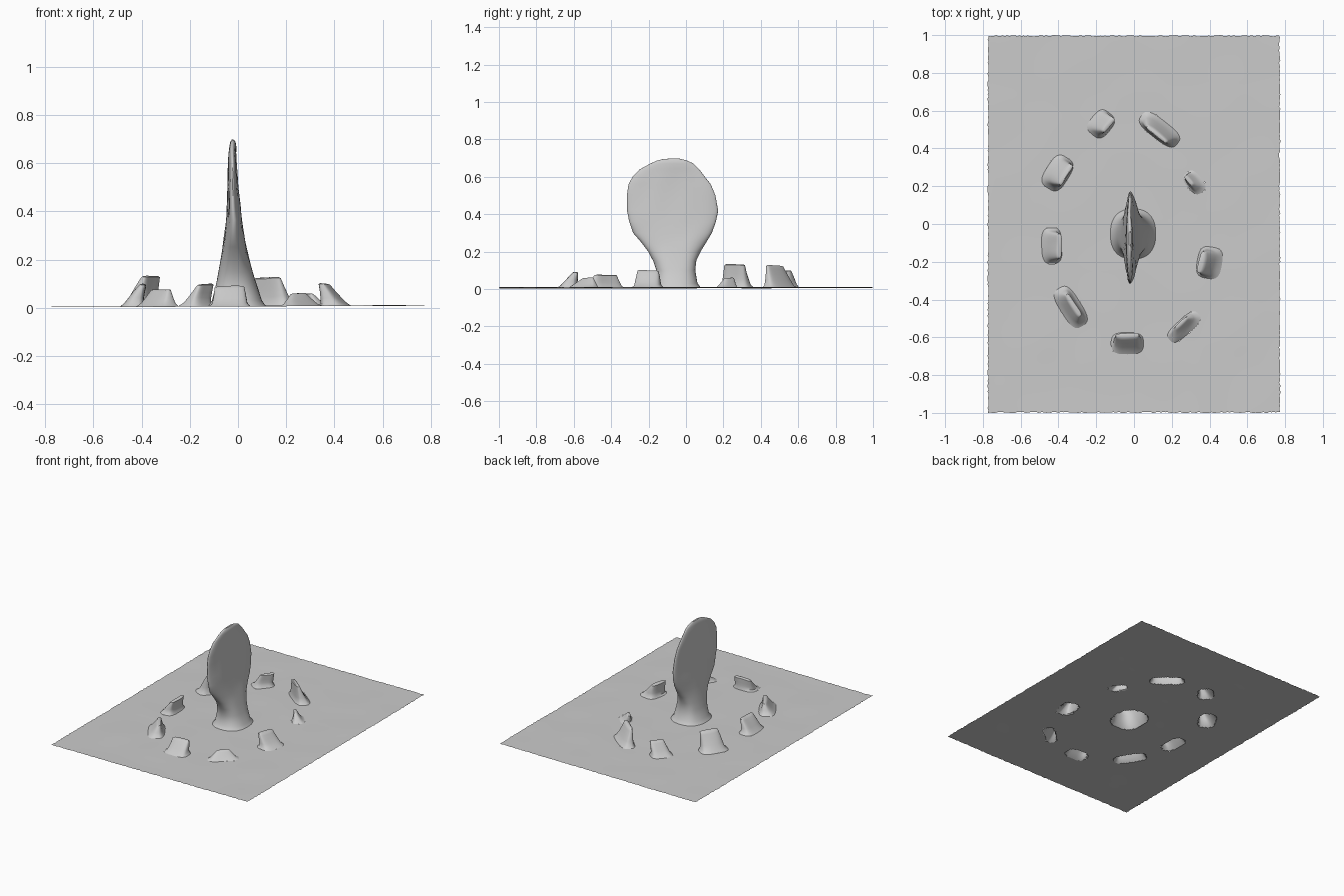
import bpy, bmesh, math, random
from mathutils import Vector, noise

if "Cube" in bpy.data.objects:
    bpy.data.objects.remove(bpy.data.objects["Cube"])

random.seed(4)
HX, HY = 0.772, 0.997


def ground_z(x, y):
    return 0.007 + 0.003 * x / HX + 0.001 * y + 0.002 * noise.noise(Vector((x * 4, y * 4, 0)))


def finish(bm, name, angle):
    me = bpy.data.meshes.new(name)
    bm.to_mesh(me)
    bm.free()
    ob = bpy.data.objects.new(name, me)
    bpy.context.collection.objects.link(ob)
    bpy.ops.object.select_all(action='DESELECT')
    ob.select_set(True)
    bpy.context.view_layer.objects.active = ob
    bpy.ops.object.shade_smooth_by_angle(angle=math.radians(angle))
    return ob


def spow(v, e):
    return math.copysign(abs(v) ** e, v)


def loft(name, sections, rot, power, rough, seg=32):
    """Open-bottomed shell; sections are (cx, cy, z, half length, half width)."""
    bm = bmesh.new()
    rings = []
    ca, sa = math.cos(rot), math.sin(rot)
    for k, (cx, cy, z, a, b) in enumerate(sections):
        ring = []
        for i in range(seg):
            t = math.tau * i / seg
            u, v = a * spow(math.cos(t), 2 / power), b * spow(math.sin(t), 2 / power)
            x, y = cx + u * ca - v * sa, cy + u * sa + v * ca
            n = noise.noise_vector(Vector((x, y, z)) * 9) * rough
            if k == 0:
                p = Vector((x, y, ground_z(x, y)))
            else:
                p = Vector((x, y, z)) + n
            ring.append(bm.verts.new(p))
        rings.append(ring)
    for r0, r1 in zip(rings, rings[1:]):
        for i in range(seg):
            j = (i + 1) % seg
            bm.faces.new((r0[i], r0[j], r1[j], r1[i]))
    bm.faces.new(rings[-1])
    return finish(bm, name, 40)


holes = []

# Central standing slab: z, x range, y range
blade = [
    (0.007, -0.125, 0.115, -0.185, 0.08), (0.03, -0.107, 0.10, -0.165, 0.06),
    (0.10, -0.09, 0.078, -0.16, 0.05), (0.15, -0.082, 0.063, -0.175, 0.056),
    (0.20, -0.073, 0.048, -0.205, 0.078), (0.25, -0.064, 0.035, -0.245, 0.105),
    (0.30, -0.056, 0.025, -0.285, 0.138), (0.36, -0.048, 0.017, -0.307, 0.158),
    (0.42, -0.043, 0.01, -0.315, 0.168), (0.50, -0.041, 0.002, -0.317, 0.158),
    (0.56, -0.04, -0.002, -0.31, 0.132), (0.60, -0.04, -0.004, -0.285, 0.10),
    (0.64, -0.039, -0.008, -0.25, 0.07), (0.67, -0.038, -0.01, -0.20, 0.042),
    (0.687, -0.036, -0.014, -0.16, 0.005), (0.697, -0.031, -0.02, -0.12, -0.035),
]
loft("standing_slab",
     [((x0 + x1) / 2, (y0 + y1) / 2, z, (y1 - y0) / 2, (x1 - x0) / 2)
      for z, x0, x1, y0, y1 in blade], math.pi / 2, 2.4, 0.006, 48)
holes.append((-0.005, -0.052, math.pi / 2, 0.133, 0.12, 2.4))

# Ring of small leaning stones:
# base x, y, direction of long side (deg), half length, half width, height, lean x, y, top length ratio
stones = [
    (-0.175, 0.53, 50, 0.065, 0.048, 0.10, 0.040, -0.005, 0.7),
    (0.135, 0.50, -38, 0.108, 0.042, 0.125, -0.012, -0.025, 0.6),
    (0.32, 0.22, -50, 0.058, 0.035, 0.06, -0.030, 0.01, 0.5),
    (0.40, -0.205, 80, 0.075, 0.055, 0.10, -0.045, 0.00, 0.75),
    (0.265, -0.545, 42, 0.092, 0.034, 0.06, -0.015, 0.02, 0.4),
    (-0.035, -0.632, 0, 0.076, 0.048, 0.09, 0.00, 0.042, 0.8),
    (-0.335, -0.44, -58, 0.105, 0.046, 0.078, 0.015, 0.01, 0.62),
    (-0.435, -0.115, 92, 0.085, 0.045, 0.10, 0.040, 0.00, 0.75),
    (-0.405, 0.27, 58, 0.085, 0.052, 0.132, 0.042, -0.01, 0.7),
]
for i, (x, y, deg, a, b, h, lx, ly, top) in enumerate(stones):
    rot = math.radians(deg)
    secs = [(x, y, 0, a * 1.12, b * 1.2)]
    for f, w in ((0.12, 0.93), (0.35, 0.72), (0.6, 0.54), (0.85, 0.38), (0.96, 0.30), (1.0, 0.16)):
        l = 1 + (top - 1) * f
        if f == 1.0:
            l *= 0.85
        secs.append((x + lx * f, y + ly * f, 0.008 + (h - 0.008) * f, a * l, b * w))
    loft("ring_stone_%d" % (i + 1), secs, rot, 3.2, 0.007)
    holes.append((x, y, rot, a * 1.12, b * 1.2, 3.2))


# Thin ground sheet, open beneath every stone, with slightly ragged edges
def in_hole(p):
    for x, y, rot, a, b, n in holes:
        dx, dy = p.x - x, p.y - y
        u = dx * math.cos(rot) + dy * math.sin(rot)
        v = -dx * math.sin(rot) + dy * math.cos(rot)
        if abs(u / (a * 0.95)) ** n + abs(v / (b * 0.92)) ** n < 1:
            return True
    return False


NX, NY = 140, 180
bm = bmesh.new()
bmesh.ops.create_grid(bm, x_segments=NX, y_segments=NY, size=1)
for v in bm.verts:
    ex, ey = abs(v.co.x) > 0.999, abs(v.co.y) > 0.999
    v.co.x *= HX
    v.co.y *= HY
    if ex:
        v.co.x += random.uniform(-0.004, 0.003)
    if ey:
        v.co.y += random.uniform(-0.004, 0.003)
    v.co.z = ground_z(v.co.x, v.co.y)
bmesh.ops.delete(bm, geom=[f for f in bm.faces if in_hole(f.calc_center_median())], context='FACES')
finish(bm, "ground_sheet", 40)
